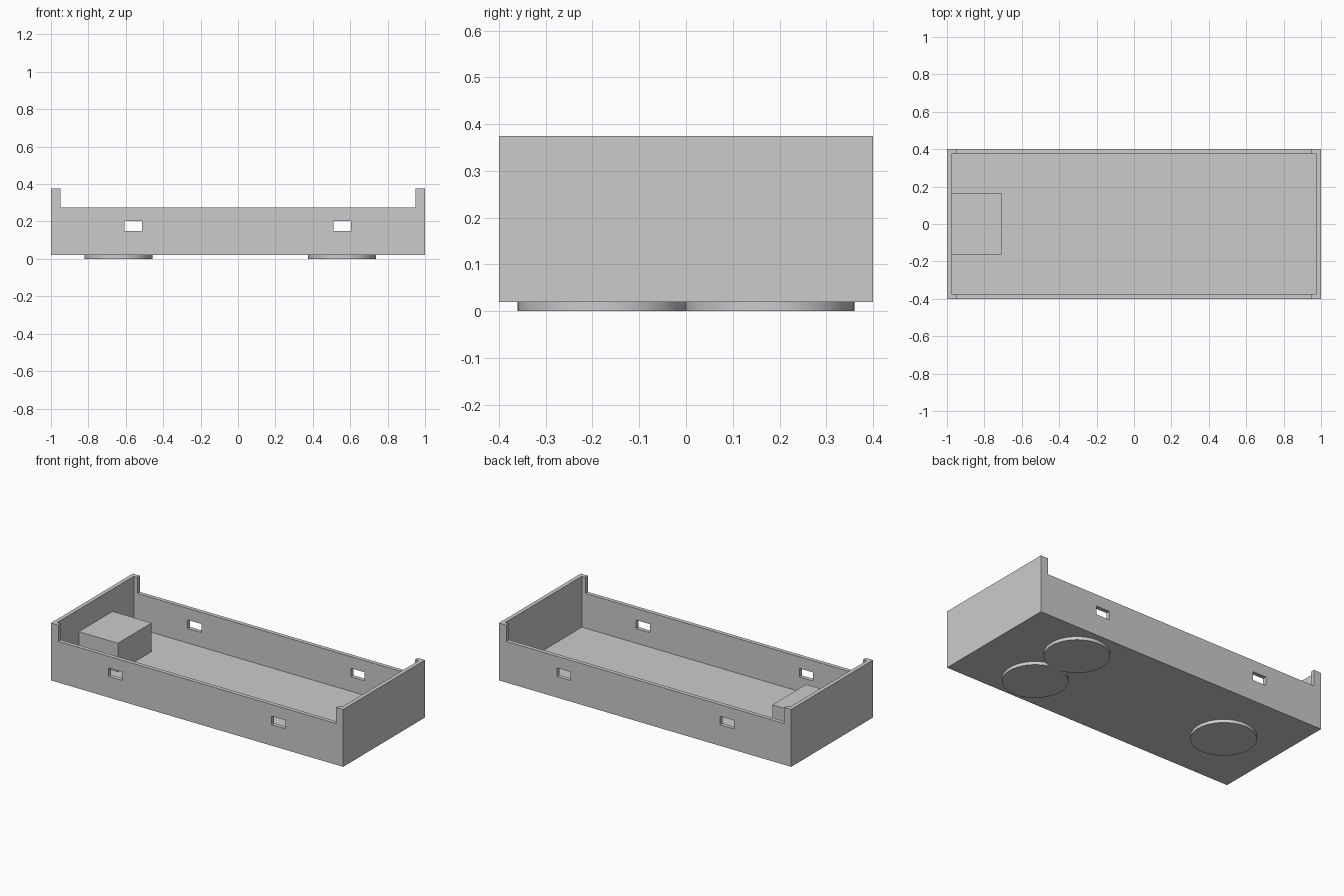
import bpy

if "Cube" in bpy.data.objects:
    bpy.data.objects.remove(bpy.data.objects["Cube"])

grey = bpy.data.materials.new("plain grey")
grey.diffuse_color = (0.6, 0.6, 0.6, 1)
grey.use_nodes = True
grey.node_tree.nodes["Principled BSDF"].inputs["Base Color"].default_value = grey.diffuse_color


def box(name, lo, hi):
    """Axis-aligned block between two corners."""
    mid = [(a + b) / 2 for a, b in zip(lo, hi)]
    bpy.ops.mesh.primitive_cube_add(size=1, location=mid)
    ob = bpy.context.object
    ob.name = name
    ob.scale = [b - a for a, b in zip(lo, hi)]
    bpy.ops.object.transform_apply(location=True, rotation=False, scale=True)
    ob.data.materials.append(grey)
    return ob


def cut(target, lo, hi):
    """Subtract a block from the target and discard the cutter."""
    cutter = box("cutter", lo, hi)
    mod = target.modifiers.new("cut", 'BOOLEAN')
    mod.operation = 'DIFFERENCE'
    mod.solver = 'EXACT'
    mod.object = cutter
    bpy.context.view_layer.objects.active = target
    bpy.ops.object.modifier_apply(modifier=mod.name)
    bpy.data.objects.remove(cutter)


# Open tray: hollow interior, lowered long sides with corner returns
tray = box("tray", (-1, -0.4, 0.02), (1, 0.4, 0.375))
cut(tray, (-0.975, -0.375, 0.06), (0.975, 0.375, 0.6))
cut(tray, (-0.95, -0.6, 0.275), (0.95, 0.6, 0.6))

# Slots through both long sides
for x in (-0.56, 0.557):
    cut(tray, (x - 0.047, -0.6, 0.15), (x + 0.047, 0.6, 0.203))

# Block standing against the left end wall
box("inner_block", (-0.98, -0.162, 0.055), (-0.708, 0.167, 0.237))

# Round feet: a pair under the right end, one under the left
for i, (x, y) in enumerate([(-0.64, 0), (0.557, 0.178), (0.557, -0.178)]):
    bpy.ops.mesh.primitive_cylinder_add(vertices=64, radius=0.182, depth=0.022,
                                        location=(x, y, 0.011))
    foot = bpy.context.object
    foot.name = f"round_foot_{i + 1}"
    foot.data.materials.append(grey)
    bpy.ops.object.shade_smooth_by_angle()
